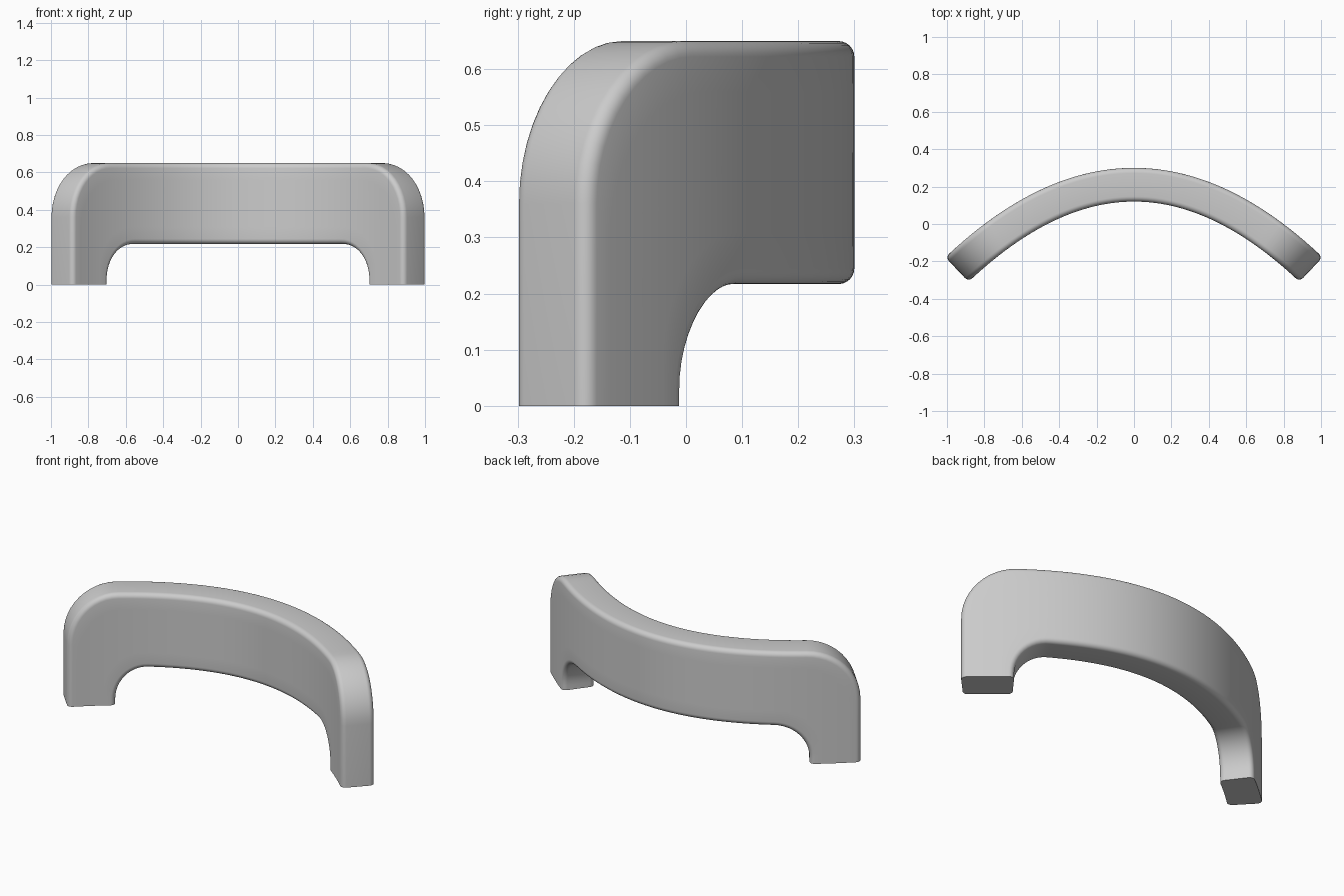
import bpy, bmesh, math

if "Cube" in bpy.data.objects:
    bpy.data.objects.remove(bpy.data.objects["Cube"])

C = 0.47            # bow of the plan curve: y = 0.3 - C * x^2
T = 0.18            # thickness
RIM = 0.028         # edge rounding
SPAN, HEIGHT, ROUND = 1.144, 0.65, 0.29      # outer outline, unrolled
GAP, RISE, FILLET = 0.870, 0.217, 0.19       # opening between the legs
ARC, FLAT, ROWS, STEPS = 12, 40, 6, 6


def chain(half, height, radius):
    """Inverted U with rounded corners, from left foot to right foot."""
    right = [(half, 0.0)]
    for k in range(ARC + 1):
        a = math.pi / 2 * k / ARC
        right.append((half - radius + radius * math.cos(a),
                      height - radius + radius * math.sin(a)))
    inner = half - radius
    flat = [(-inner + 2 * inner * k / FLAT, height) for k in range(1, FLAT)]
    return [(-s, z) for s, z in right] + flat + right[::-1]


def bend(s, z, depth):
    """Wrap an unrolled point around the bowed plan curve."""
    x = s
    for _ in range(8):
        u = 2 * C * x
        w = math.sqrt(1 + u * u)
        x -= ((u * w + math.asinh(u)) / (4 * C) - s) / w
    u = 2 * C * x
    w = math.sqrt(1 + u * u)
    return (x - depth * u / w, 0.3 - C * x * x - depth / w, z)


def grid(inset):
    top = chain(SPAN - inset, HEIGHT - inset, ROUND - inset)
    low = chain(GAP + inset, RISE + inset, FILLET + inset)
    return [[(a[0] + (b[0] - a[0]) * j / ROWS, a[1] + (b[1] - a[1]) * j / ROWS)
             for j in range(ROWS + 1)] for a, b in zip(top, low)]


# Layers through the thickness: rounded rim, straight wall, rounded rim
rim = []
for k in range(STEPS + 1):
    a = math.pi / 2 * k / STEPS
    rim.append((RIM * (1 - math.sin(a)), RIM * (1 - math.cos(a))))
layers = rim + [(i, T - d) for i, d in reversed(rim)]

bm = bmesh.new()
n = len(grid(0))
border = ([(i, 0) for i in range(n)] + [(n - 1, j) for j in range(1, ROWS + 1)]
          + [(i, ROWS) for i in range(n - 2, -1, -1)]
          + [(0, j) for j in range(ROWS - 1, 0, -1)])
rings = []
for index, (inset, depth) in enumerate(layers):
    g = grid(inset)
    cap = index in (0, len(layers) - 1)
    keys = [(i, j) for i in range(n) for j in range(ROWS + 1)] if cap else border
    v = {k: bm.verts.new(bend(*g[k[0]][k[1]], depth)) for k in keys}
    rings.append(v)
    if cap:
        # Broad curved face
        for i in range(n - 1):
            for j in range(ROWS):
                bm.faces.new((v[i, j], v[i + 1, j], v[i + 1, j + 1], v[i, j + 1]))

# Edge walls and feet
for p, q in zip(rings, rings[1:]):
    for a, b in zip(border, border[1:] + border[:1]):
        bm.faces.new((p[a], p[b], q[b], q[a]))
bmesh.ops.recalc_face_normals(bm, faces=bm.faces)

mesh = bpy.data.meshes.new("curved_handle")
bm.to_mesh(mesh)
bm.free()
obj = bpy.data.objects.new("curved_handle", mesh)
bpy.context.collection.objects.link(obj)
bpy.context.view_layer.objects.active = obj
obj.select_set(True)
bpy.ops.object.shade_smooth_by_angle(angle=math.radians(35))
